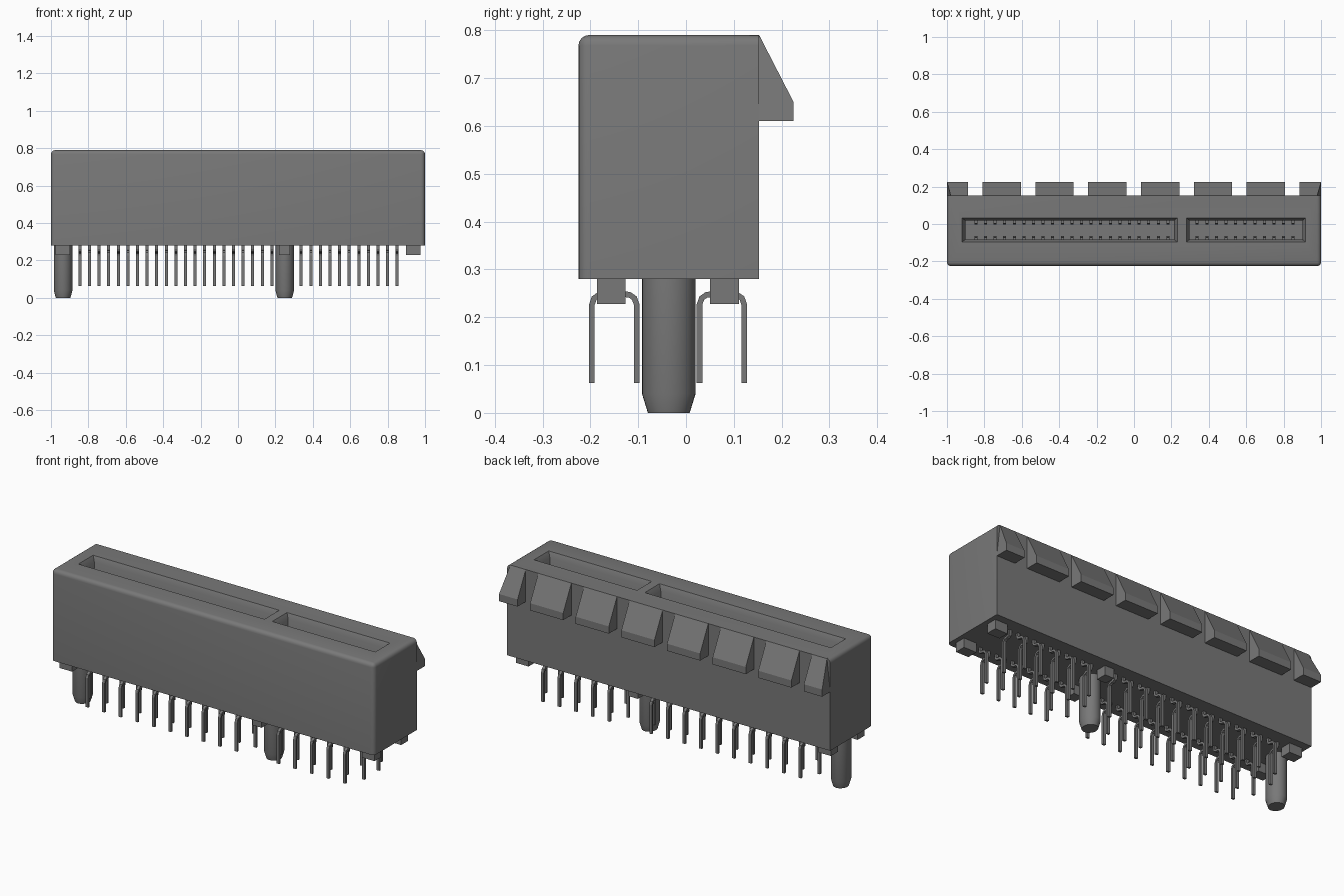
import bpy, bmesh, math
from mathutils import Vector

cube = bpy.data.objects.get("Cube")
if cube:
    bpy.data.objects.remove(cube, do_unlink=True)

GREY = (0.19, 0.19, 0.19, 1.0)
mat = bpy.data.materials.new("dark grey")
mat.use_nodes = True
mat.diffuse_color = GREY
mat.node_tree.nodes["Principled BSDF"].inputs["Base Color"].default_value = GREY
mat.node_tree.nodes["Principled BSDF"].inputs["Roughness"].default_value = 0.6


def finish(name, bm, smooth=False):
    bmesh.ops.recalc_face_normals(bm, faces=bm.faces)
    me = bpy.data.meshes.new(name)
    bm.to_mesh(me)
    bm.free()
    me.materials.append(mat)
    ob = bpy.data.objects.new(name, me)
    bpy.context.collection.objects.link(ob)
    if smooth:
        smooth_by_angle(ob)
    return ob


def smooth_by_angle(ob):
    bpy.ops.object.select_all(action='DESELECT')
    ob.select_set(True)
    bpy.context.view_layer.objects.active = ob
    bpy.ops.object.shade_smooth_by_angle(angle=math.radians(35))


def add_box(bm, x0, x1, y0, y1, z0, z1):
    vs = bmesh.ops.create_cube(bm, size=1)["verts"]
    for v in vs:
        v.co = Vector((x1 if v.co.x > 0 else x0,
                       y1 if v.co.y > 0 else y0,
                       z1 if v.co.z > 0 else z0))
    return vs


def add_prism(bm, profile, x0, x1):
    """Extrude a (y, z) profile from x0 to x1."""
    face = bm.faces.new([bm.verts.new((x0, y, z)) for y, z in profile])
    ext = bmesh.ops.extrude_face_region(bm, geom=[face])["geom"]
    verts = [g for g in ext if isinstance(g, bmesh.types.BMVert)]
    bmesh.ops.translate(bm, verts=verts, vec=(x1 - x0, 0, 0))
    return verts


# Main dimensions
FRONT, BACK, BOTTOM, TOP = -0.225, 0.153, 0.28, 0.79
MID_Y = -0.034
PITCH = 0.0513
SLOTS = [(-0.92, 0.232), (0.28, 0.918)]
COLUMNS = [(i, -0.845 + PITCH * i) for i in range(21)] + \
          [(i, 0.338 + PITCH * i) for i in range(11)]

# Housing with rounded front and end edges
bm = bmesh.new()
add_box(bm, -1, 1, FRONT, BACK, BOTTOM, TOP)
rounded = []
for e in bm.edges:
    c = (e.verts[0].co + e.verts[1].co) / 2
    on_top, on_front, on_end = c.z > TOP - .01, c.y < FRONT + .01, abs(c.x) > .99
    if on_top and (on_front or on_end) or (on_front and on_end):
        rounded.append(e)
bmesh.ops.bevel(bm, geom=rounded, offset=0.022, segments=4, profile=0.5,
                affect='EDGES')
housing = finish("housing", bm)

# Card slots: chamfered mouth above a straight pocket
bm = bmesh.new()
for x0, x1 in SLOTS:
    rings = []
    for z, inset in ((TOP + .03, 0), (TOP, 0), (TOP - .03, .018), (0.36, .018)):
        ya, yb = -0.097 + inset * .8, 0.033 - inset * .8
        rings.append([bm.verts.new(p) for p in (
            (x0 + inset, ya, z), (x1 - inset, ya, z),
            (x1 - inset, yb, z), (x0 + inset, yb, z))])
    for a, b in zip(rings, rings[1:]):
        for k in range(4):
            bm.faces.new((a[k], a[(k + 1) % 4], b[(k + 1) % 4], b[k]))
    bm.faces.new(rings[0])
    bm.faces.new(rings[-1])
cutter = finish("slot_cutter", bm)
cutter.hide_render = True
mod = housing.modifiers.new("slots", 'BOOLEAN')
mod.operation, mod.solver, mod.object = 'DIFFERENCE', 'EXACT', cutter
bpy.context.view_layer.objects.active = housing
bpy.ops.object.modifier_apply(modifier=mod.name)
bpy.data.objects.remove(cutter, do_unlink=True)
smooth_by_angle(housing)

# Wedge ridges along the upper back
bm = bmesh.new()
wedge = [(BACK - .02, TOP), (BACK, TOP), (0.225, 0.65), (0.225, 0.61), (BACK - .02, 0.61)]
for i in range(8):
    centre = -0.99 + i * 0.2825
    x0, x1 = max(-1, centre - 0.1025), min(1, centre + 0.1025)
    add_prism(bm, wedge, x0, x1)
for v in bm.verts:      # follow the rounded ends of the housing
    if abs(v.co.x) > .99 and v.co.z > TOP - .01:
        v.co.x *= 0.98
finish("back_ridges", bm)

# Contacts inside the slots
bm = bmesh.new()
for i, x in COLUMNS:
    for s in (-1, 1):
        wall, tip = MID_Y + s * .06, MID_Y + s * .03
        add_prism(bm, [(wall, 0.35), (tip + s * .01, 0.35), (tip, 0.62),
                       (tip + s * .008, 0.70), (wall, 0.70)], x - .008, x + .008)
finish("slot_contacts", bm)

# Solder pins: each side alternates between an inner and an outer row
PIN_PATH = [(0, .30), (0, .262), (.004, .253), (.013, .249), (.032, .247),
            (.042, .240), (.047, .226), (.047, .063)]


def pin_profile(y0, direction, half=0.006):
    pts = [Vector(p) for p in PIN_PATH]
    left, right = [], []
    for k, p in enumerate(pts):
        t = (pts[min(k + 1, len(pts) - 1)] - pts[max(k - 1, 0)]).normalized()
        n = Vector((-t.y, t.x)) * half
        left.append(p + n)
        right.append(p - n)
    return [(y0 + direction * p.x, p.y) for p in left + right[::-1]]


for side, y0, outward in (("front", -0.150, -1), ("back", 0.075, 1)):
    for row, parity, direction in (("outer", 1, outward), ("inner", 0, -outward)):
        bm = bmesh.new()
        profile = pin_profile(y0, direction)
        for i, x in COLUMNS:
            if i % 2 == parity:
                add_prism(bm, profile, x - .008, x + .008)
        finish(f"{side}_{row}_pins", bm)

# Locating pegs with tapered tips
for name, px in (("end_peg", -0.935), ("middle_peg", 0.25)):
    bm = bmesh.new()
    rings = []
    for z, scale in ((0.30, 1), (0.04, 1), (0.0, 0.78)):
        rings.append([bm.verts.new((px + .050 * scale * math.cos(a),
                                    -0.036 + .056 * scale * math.sin(a), z))
                      for a in (math.tau * k / 32 for k in range(32))])
    for a, b in zip(rings, rings[1:]):
        for k in range(32):
            bm.faces.new((a[k], a[(k + 1) % 32], b[(k + 1) % 32], b[k]))
    bm.faces.new(rings[0])
    bm.faces.new(rings[-1])
    finish(name, bm, smooth=True)

# Standoff feet
bm = bmesh.new()
for x0, x1 in ((-0.975, -0.897), (0.22, 0.277), (0.897, 0.975)):
    for y0, y1 in ((-0.186, -0.126), (0.05, 0.111)):
        add_box(bm, x0, x1, y0, y1, 0.228, BOTTOM + .01)
finish("standoff_feet", bm)
